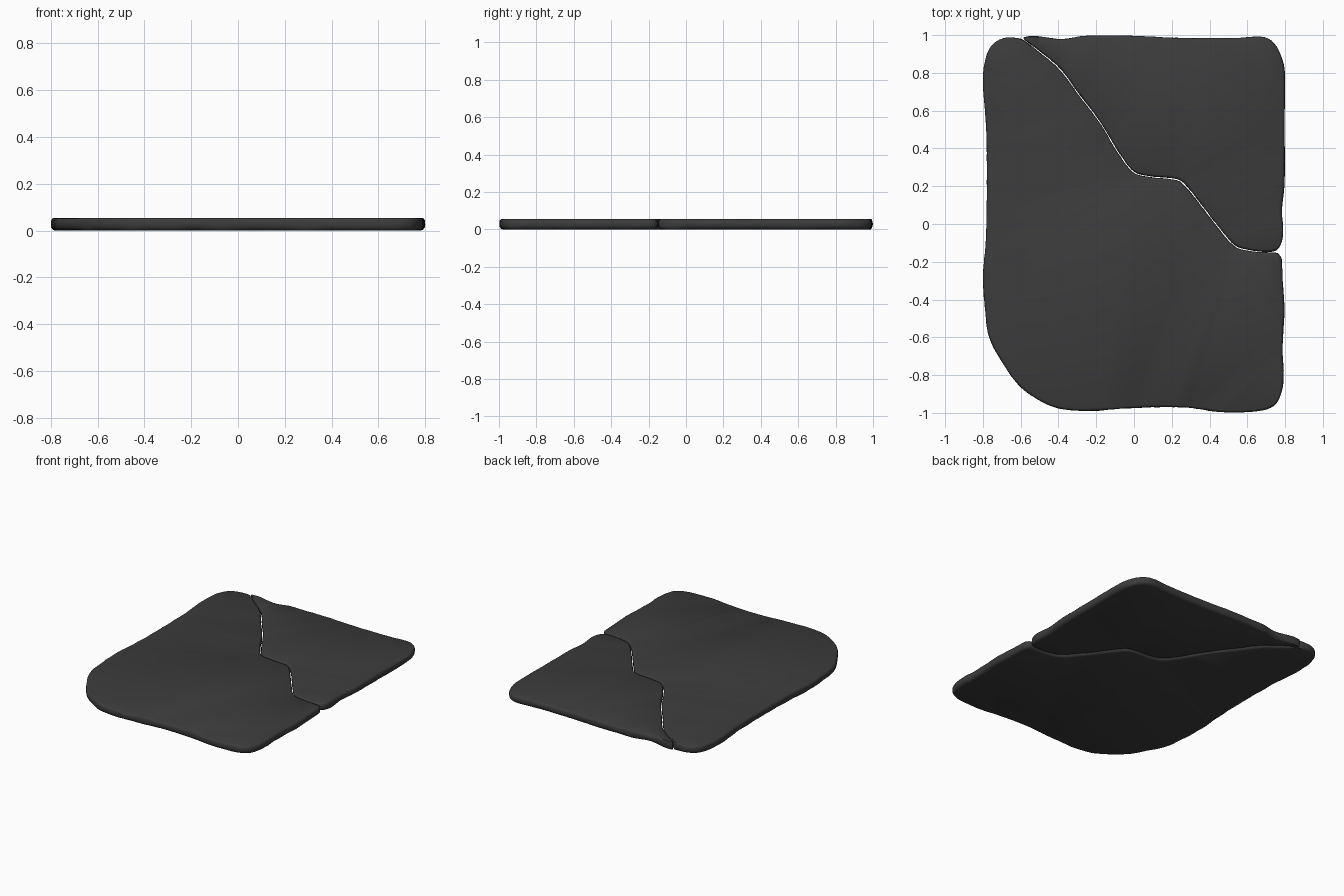
import bpy, bmesh, math
from mathutils import Vector, noise

if "Cube" in bpy.data.objects:
    bpy.data.objects.remove(bpy.data.objects["Cube"])

HEIGHT = 0.055

# Crack shared by both pieces, from the right edge up to the top edge
crack = [(0.73, -0.15), (0.61, -0.142), (0.53, -0.115), (0.43, 0), (0.33, 0.13),
         (0.25, 0.222), (0.2, 0.238), (0.08, 0.25), (0, 0.272), (-0.08, 0.37),
         (-0.18, 0.535), (-0.29, 0.68), (-0.395, 0.82), (-0.5, 0.91), (-0.585, 0.975)]

# Outer edge of the large piece, anticlockwise from the top of the crack
large_edge = [(-0.62, 0.985), (-0.69, 0.985), (-0.755, 0.945), (-0.793, 0.85), (-0.8, 0.74),
              (-0.785, 0.53), (-0.78, 0.24), (-0.785, -0.08), (-0.8, -0.27), (-0.79, -0.45),
              (-0.768, -0.6), (-0.7, -0.73), (-0.61, -0.855), (-0.51, -0.93), (-0.395, -0.978),
              (-0.21, -0.99), (-0.05, -0.977), (0.27, -0.972), (0.46, -0.997), (0.665, -0.99),
              (0.745, -0.96), (0.782, -0.89), (0.793, -0.8), (0.787, -0.66), (0.797, -0.45),
              (0.787, -0.29), (0.782, -0.18), (0.765, -0.155)]

# Outer edge of the small piece, anticlockwise from the right end of the crack
small_edge = [(0.77, -0.125), (0.79, -0.05), (0.785, 0.08), (0.798, 0.22), (0.798, 0.5),
              (0.799, 0.8), (0.785, 0.875), (0.745, 0.955), (0.69, 0.99), (0.56, 0.987),
              (0.4, 0.985), (0.21, 0.987), (0, 0.997), (-0.26, 0.997), (-0.38, 0.98),
              (-0.53, 0.996), (-0.585, 0.988)]


def smooth_loop(points, step=0.022):
    """Resample a closed outline with a Catmull-Rom curve."""
    pts = [Vector(p) for p in points]
    n, out = len(pts), []
    for i in range(n):
        a, b, c, d = (pts[(i + k) % n] for k in (-1, 0, 1, 2))
        length = (c - b).length
        ta = (c - a) / max((c - a).length, 1e-6) * length
        tb = (d - b) / max((d - b).length, 1e-6) * length
        count = max(1, round(length / step))
        for k in range(count):
            t = k / count
            out.append(b * (2*t**3 - 3*t**2 + 1) + ta * (t**3 - 2*t**2 + t)
                       + c * (3*t**2 - 2*t**3) + tb * (t**3 - t**2))
    return out


def slab(name, outline, material, seed):
    loop = smooth_loop(outline)
    n = len(loop)
    tip = Vector((-0.585, 0.98))
    # Rounded rim: (height fraction, inset)
    profile = [(0, 0.02), (0.07, 0.01), (0.25, 0.002), (0.5, 0.0),
               (0.78, 0.001), (0.93, 0.006), (1, 0.014)]
    bm = bmesh.new()
    rings = []
    for frac, inset in profile:
        ring = []
        for i, p in enumerate(loop):
            tangent = (loop[(i + 1) % n] - loop[i - 1]).normalized()
            inward = Vector((-tangent.y, tangent.x))
            # Uneven, hand-chipped rim
            rough = noise.noise(Vector((p.x * 9, p.y * 9, seed)))
            fine = noise.noise(Vector((p.x * 22, p.y * 22, seed + frac * 2)))
            amount = inset * (1 + 0.7 * rough) + 0.003 * abs(fine)
            amount *= min(1, 0.15 + (p - tip).length / 0.15)
            q = p + inward * amount
            ring.append(bm.verts.new((q.x, q.y, frac * HEIGHT)))
        rings.append(ring)
    for lower, upper in zip(rings, rings[1:]):
        for i in range(n):
            j = (i + 1) % n
            bm.faces.new((lower[i], lower[j], upper[j], upper[i]))
    caps = [bm.faces.new(rings[-1]), bm.faces.new(rings[0][::-1])]
    bmesh.ops.triangulate(bm, faces=caps)
    mesh = bpy.data.meshes.new(name)
    bm.to_mesh(mesh)
    bm.free()
    obj = bpy.data.objects.new(name, mesh)
    bpy.context.collection.objects.link(obj)
    mesh.materials.append(material)
    bpy.ops.object.select_all(action='DESELECT')
    obj.select_set(True)
    bpy.context.view_layer.objects.active = obj
    bpy.ops.object.shade_smooth_by_angle(angle=math.radians(40))
    return obj


stone = bpy.data.materials.new("dark_stone")
stone.diffuse_color = (0.045, 0.045, 0.045, 1)
stone.use_nodes = True
stone.node_tree.nodes["Principled BSDF"].inputs["Base Color"].default_value = stone.diffuse_color

# Lower-left piece, then upper-right piece with its side of the crack set back a hair
slab("large_slab_piece", large_edge + crack, stone, 1.3)
slab("small_slab_piece", small_edge + [(x + 0.002, y + 0.003) for x, y in reversed(crack)],
     stone, 5.7)
